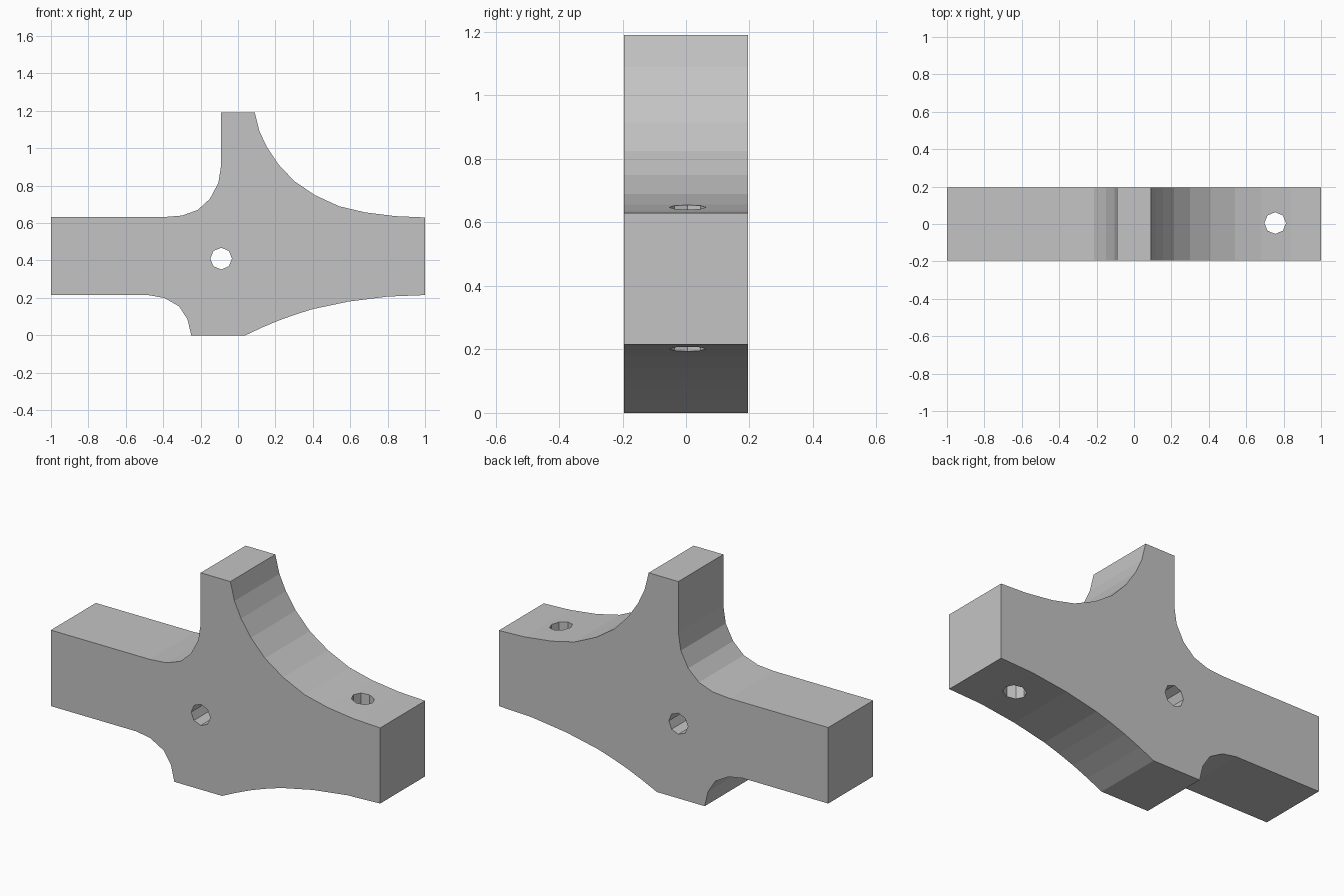
import bpy
import bmesh
from math import pi
from mathutils import Matrix, Vector

cube = bpy.data.objects.get("Cube")
if cube:
    bpy.data.objects.remove(cube, do_unlink=True)

grey = bpy.data.materials.new("plain grey")
grey.use_nodes = True
colour = (0.55, 0.55, 0.55, 1)
grey.diffuse_color = colour
grey.node_tree.nodes["Principled BSDF"].inputs["Base Color"].default_value = colour

HALF_DEPTH = 0.195

# Outline of the bracket in x and z, one run per edge
lower_right = [(0.04, 0), (0.13, 0.042), (0.22, 0.08), (0.31, 0.112), (0.4, 0.14),
               (0.59, 0.18), (0.8, 0.207), (1, 0.215)]
upper_right = [(1, 0.63), (0.84, 0.637), (0.68, 0.657), (0.54, 0.69), (0.41, 0.75),
               (0.3, 0.825), (0.215, 0.915), (0.155, 1.005), (0.115, 1.09), (0.09, 1.19)]
upper_left = [(-0.09, 1.19), (-0.09, 0.91), (-0.105, 0.815), (-0.15, 0.73),
              (-0.215, 0.67), (-0.3, 0.64), (-0.4, 0.632), (-1, 0.632)]
lower_left = [(-1, 0.215), (-0.48, 0.215), (-0.395, 0.2), (-0.315, 0.155),
              (-0.27, 0.085), (-0.25, 0)]


def finish(bm, name):
    bmesh.ops.recalc_face_normals(bm, faces=bm.faces)
    mesh = bpy.data.meshes.new(name)
    bm.to_mesh(mesh)
    bm.free()
    obj = bpy.data.objects.new(name, mesh)
    bpy.context.collection.objects.link(obj)
    mesh.materials.append(grey)
    return obj


# Solid body, extruded from front to back
bm = bmesh.new()
outline = lower_right + upper_right + upper_left + lower_left
front = bm.faces.new([bm.verts.new((x, -HALF_DEPTH, z)) for x, z in outline])
extruded = bmesh.ops.extrude_face_region(bm, geom=[front], use_keep_orig=True)
moved = [v for v in extruded["geom"] if isinstance(v, bmesh.types.BMVert)]
bmesh.ops.translate(bm, verts=moved, vec=(0, 2 * HALF_DEPTH, 0))
body = finish(bm, "bracket_body")


def drill(name, centre, turn):
    """Cut an eight-sided through hole along the turned z axis."""
    bm = bmesh.new()
    place = Matrix.Translation(Vector(centre)) @ Matrix.Rotation(turn, 4, "X")
    bmesh.ops.create_cone(bm, cap_ends=True, segments=8, radius1=0.058,
                          radius2=0.058, depth=1, matrix=place)
    cutter = finish(bm, name)
    cutter.hide_render = True
    cutter.hide_viewport = True
    cut = body.modifiers.new(name, "BOOLEAN")
    cut.operation = "DIFFERENCE"
    cut.solver = "EXACT"
    cut.object = cutter


# Pivot hole through the centre and vertical hole in the left arm
drill("pivot_hole_cutter", (-0.09, 0, 0.41), pi / 2)
drill("arm_hole_cutter", (0.755, 0.005, 0.42), 0)

# Bake the holes and remove the cutters
bpy.context.view_layer.update()
graph = bpy.context.evaluated_depsgraph_get()
drilled = bpy.data.meshes.new_from_object(body.evaluated_get(graph))
cutters = [m.object for m in body.modifiers]
body.modifiers.clear()
body.data = drilled
for cutter in cutters:
    bpy.data.objects.remove(cutter, do_unlink=True)
